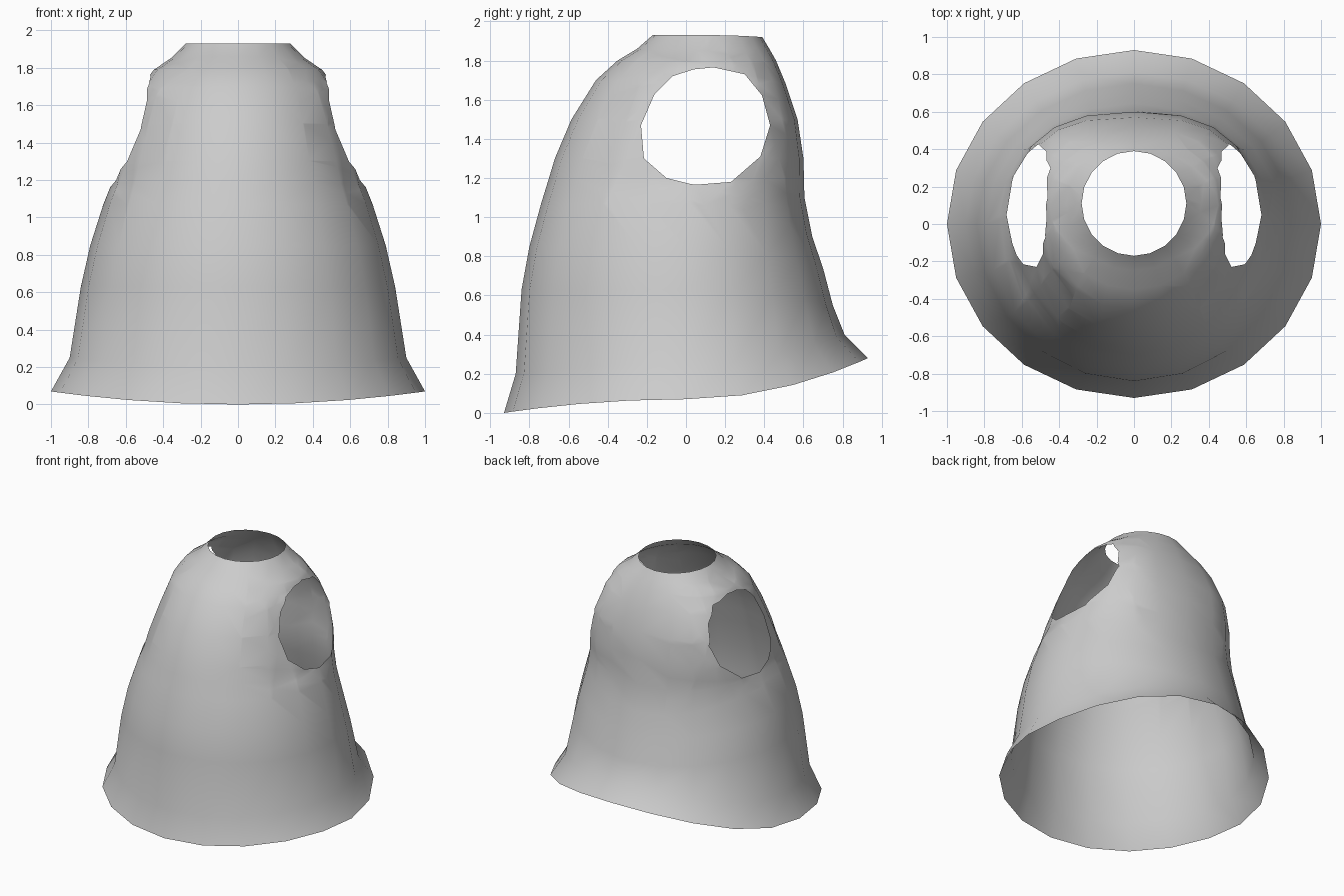
import bpy, bmesh
from math import sin, cos, pi
from mathutils import Vector

cube = bpy.data.objects.get("Cube")
if cube:
    bpy.data.objects.remove(cube)

SIDES = 20

# One row per ring, hem to neck:
# front y, front z, side x, side z, back y, back z, centre y, back squareness
RINGS = [
    (-.93, 0, 1.0, .07, .93, .28, 0, 2),
    (-.87, .2, .9, .25, .81, .4, 0, 2),
    (-.84, .63, .84, .63, .75, .55, 0, 2),
    (-.80, .85, .79, .85, .70, .74, 0, 2),
    (-.74, 1.07, .72, 1.07, .645, .9, .02, 2.1),
    (-.70, 1.2, .68, 1.17, .605, 1.1, .05, 2.3),
    (-.67, 1.3, .65, 1.3, .6, 1.3, .07, 2.5),
    (-.585, 1.5, .59, 1.5, .57, 1.5, .1, 2.8),
    (-.46, 1.7, .53, 1.68, .51, 1.68, .1, 2.6),
    (-.35, 1.8, .45, 1.79, .46, 1.8, .1, 2.3),
    (-.25, 1.86, .36, 1.85, .42, 1.87, .11, 2.1),
    (-.17, 1.93, .28, 1.93, .39, 1.92, .11, 2),
]

# Armhole outline, y and z
ARMHOLE = [(-.23, 1.47), (-.16, 1.63), (-.07, 1.72), (.04, 1.755), (.14, 1.765),
           (.30, 1.73), (.39, 1.62), (.43, 1.47), (.38, 1.31), (.23, 1.18),
           (.04, 1.165), (-.10, 1.20), (-.215, 1.30)]


def ring_point(ring, i):
    fy, fz, sx, sz, by, bz, cy, square = ring
    a = 2 * pi * i / SIDES
    c, s = cos(a), sin(a)
    n = square if s > 0 else 2
    end_y, end_z = (by, bz) if s > 0 else (fy, fz)
    x = sx * abs(c) ** (2 / n) * (1 if c > 0 else -1)
    y = cy + (end_y - cy) * abs(s) ** (2 / n)
    z = sz + (end_z - sz) * abs(s) ** 2
    return x, y, z


def inside(point):
    pairs = zip(ARMHOLE, ARMHOLE[1:] + ARMHOLE[:1])
    return all((b[0] - a[0]) * (point.z - a[1]) - (b[1] - a[1]) * (point.y - a[0]) < 0
               for a, b in pairs)


def near_armhole(face):
    mid = face.calc_center_median()
    return abs(mid.x) > .3 and abs(mid.y - .1) < .5 and 1 < mid.z < 1.9


# Garment shell lofted through the rings
bm = bmesh.new()
loops = [[bm.verts.new(ring_point(r, i)) for i in range(SIDES)] for r in RINGS]
for low, high in zip(loops, loops[1:]):
    for i in range(SIDES):
        j = (i + 1) % SIDES
        bm.faces.new((low[i], low[j], high[j], high[i]))

# Armholes: slice the sides along the outline, then remove the middle
for a, b in zip(ARMHOLE, ARMHOLE[1:] + ARMHOLE[:1]):
    faces = [f for f in bm.faces if near_armhole(f)]
    geom = set(faces)
    for f in faces:
        geom.update(f.edges)
        geom.update(f.verts)
    bmesh.ops.bisect_plane(bm, geom=list(geom), dist=.0005,
                           plane_co=Vector((0, a[0], a[1])),
                           plane_no=Vector((0, b[1] - a[1], a[0] - b[0])))
holes = [f for f in bm.faces
         if abs(f.calc_center_median().x) > .3 and inside(f.calc_center_median())]
bmesh.ops.delete(bm, geom=holes, context='FACES')
for f in bm.faces:
    f.smooth = True

mesh = bpy.data.meshes.new("garment_shell")
bm.to_mesh(mesh)
bm.free()
shell = bpy.data.objects.new("garment_shell", mesh)
bpy.context.collection.objects.link(shell)

# Plain cloth colour
cloth = bpy.data.materials.new("light_grey_cloth")
cloth.use_nodes = True
cloth.diffuse_color = (.6, .6, .6, 1)
cloth.node_tree.nodes["Principled BSDF"].inputs["Base Color"].default_value = (.6, .6, .6, 1)
mesh.materials.append(cloth)
